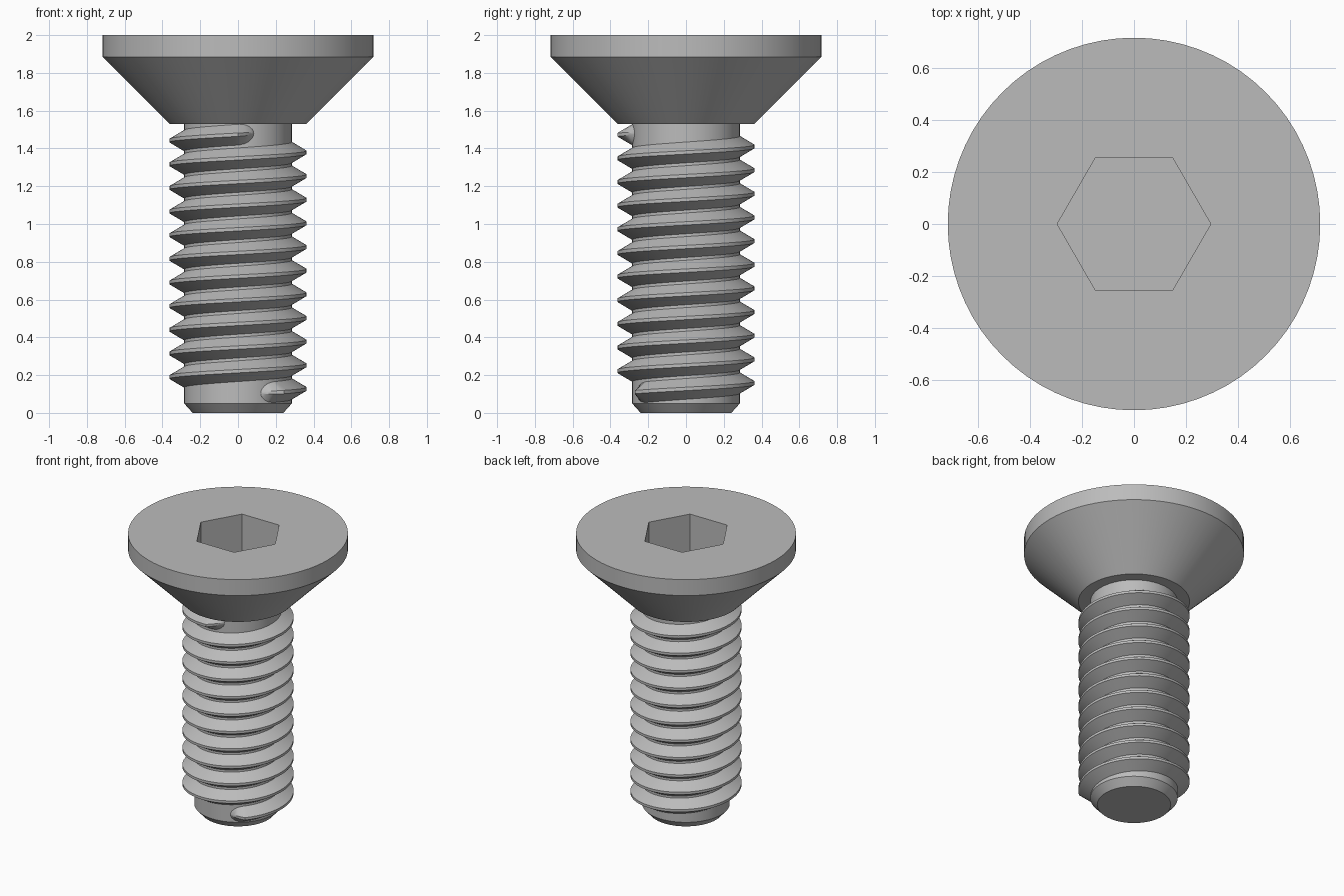
import bpy, bmesh
from math import cos, sin, pi, radians, sqrt

old = bpy.data.objects.get("Cube")
if old:
    bpy.data.objects.remove(old, do_unlink=True)

SEGMENTS = 72
ROOT, CREST = 0.285, 0.363          # thread radii
PITCH, START_Z = 0.1252, 0.127      # thread height at angle zero

steel = bpy.data.materials.new("grey steel")
steel.use_nodes = True
GREY = (0.50, 0.50, 0.50, 1)
steel.diffuse_color = GREY
steel.node_tree.nodes["Principled BSDF"].inputs["Base Color"].default_value = GREY


def ring(bm, radius, z, count=SEGMENTS):
    return [bm.verts.new((radius * cos(2 * pi * i / count),
                          radius * sin(2 * pi * i / count), z)) for i in range(count)]


def bridge(bm, a, b):
    n = len(a)
    for i in range(n):
        j = (i + 1) % n
        bm.faces.new((a[i], a[j], b[j], b[i]))


def finish(bm, name):
    bmesh.ops.recalc_face_normals(bm, faces=bm.faces)
    mesh = bpy.data.meshes.new(name)
    bm.to_mesh(mesh)
    bm.free()
    mesh.materials.append(steel)
    obj = bpy.data.objects.new(name, mesh)
    bpy.context.collection.objects.link(obj)
    bpy.ops.object.select_all(action='DESELECT')
    obj.select_set(True)
    bpy.context.view_layer.objects.active = obj
    bpy.ops.object.shade_smooth_by_angle(angle=radians(25))
    return obj


# Turned body: chamfered tip, shank, countersunk head, hexagonal socket
bm = bmesh.new()
profile = [(0.24, 0), (ROOT, 0.05), (ROOT, 1.53), (0.363, 1.53), (0.718, 1.885), (0.718, 2)]
rings = [ring(bm, r, z) for r, z in profile]
for low, high in zip(rings, rings[1:]):
    bridge(bm, low, high)
bm.faces.new(rings[0])
rim = ring(bm, 0.296, 2, 6)
floor = ring(bm, 0.296, 1.7, 6)
bridge(bm, floor, rim)
bm.faces.new(floor)
# Flat top between the head edge and the socket: one fan per socket side
side = SEGMENTS // 6
top = rings[-1]
for k in range(6):
    arc = [top[(k * side + i) % SEGMENTS] for i in range(side + 1)]
    bm.faces.new(arc + [rim[(k + 1) % 6], rim[k]])
finish(bm, "screw_body")

# Helical thread with tapered ends
bm = bmesh.new()
FIRST, LAST, TAPER = radians(-65), radians(-73 + 11 * 360), radians(17)
steps = 11 * SEGMENTS
angles = [FIRST + (LAST - FIRST) * i / steps for i in range(steps + 1)]
for end, sign in ((FIRST, 1), (LAST, -1)):
    angles += [end + sign * TAPER * f for f in (0.03, 0.1, 0.5, 1)]
sections = []
for a in sorted(angles):
    t = max(0, 1 - min(a - FIRST, LAST - a) / TAPER)
    width = max(0.02, sqrt(max(0, 1 - t * t)))
    peak = ROOT + (CREST - ROOT) * max(0.02, 1 - t)
    z = START_Z + PITCH * a / (2 * pi)
    outline = [(ROOT - 0.01, -0.055), (ROOT, -0.055), (peak, -0.009),
               (peak, 0.009), (ROOT, 0.055), (ROOT - 0.01, 0.055)]
    sections.append([bm.verts.new((r * cos(a), r * sin(a), z + h * width))
                     for r, h in outline])
for a, b in zip(sections, sections[1:]):
    bridge(bm, a, b)
bm.faces.new(sections[0])
bm.faces.new(sections[-1])
finish(bm, "screw_thread")
